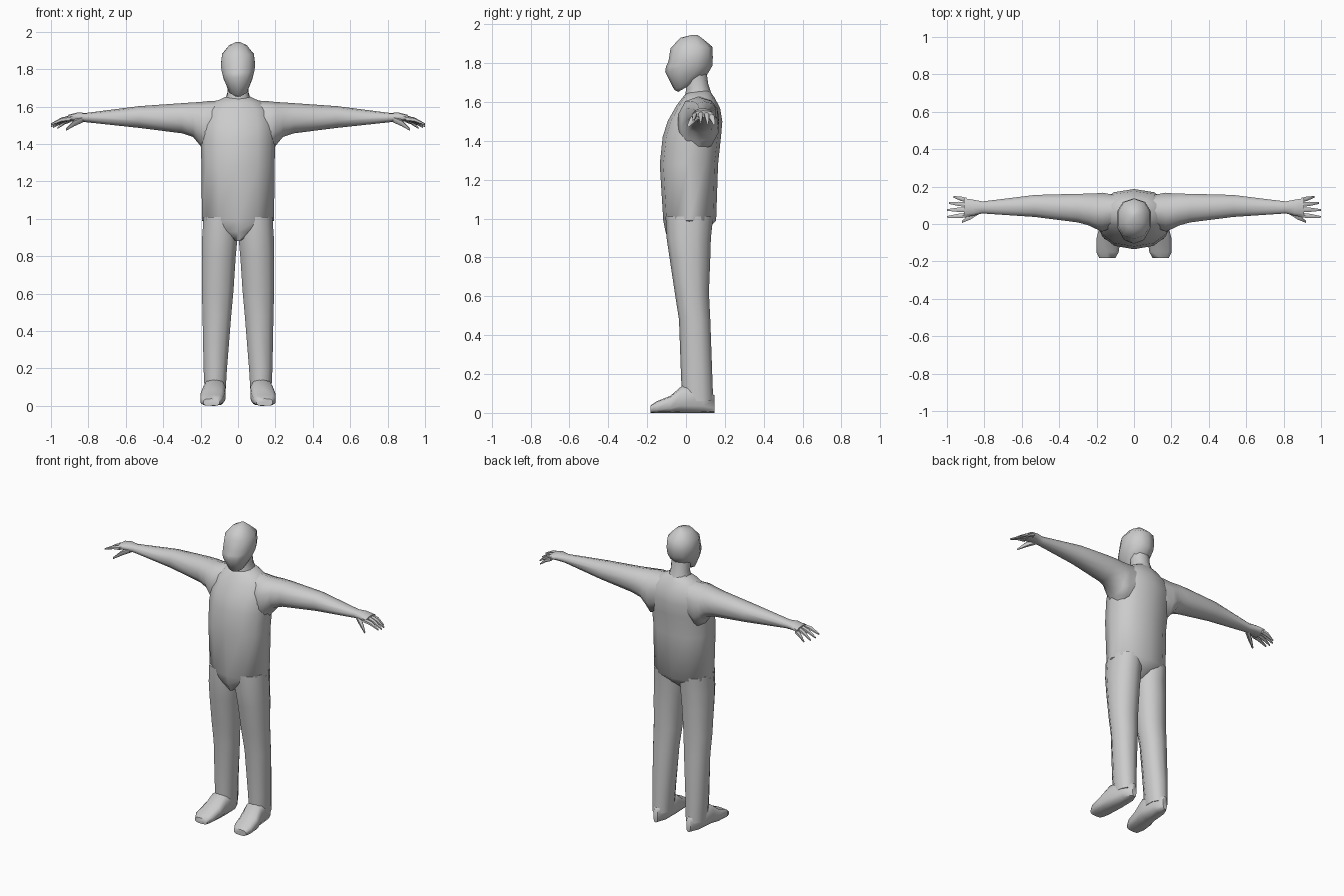
import bpy, bmesh, math
from mathutils import Vector

cube = bpy.data.objects.get("Cube")
if cube:
    bpy.data.objects.remove(cube, do_unlink=True)

grey = bpy.data.materials.new("plain grey")
grey.use_nodes = True
colour = (0.6, 0.6, 0.6, 1)
grey.diffuse_color = colour
grey.node_tree.nodes["Principled BSDF"].inputs["Base Color"].default_value = colour


def loft(name, rings, sides=10, power=0.9, angle=55):
    """Skin rounded rings; each ring is two opposite points and a half-width vector."""
    bm = bmesh.new()
    loops = []
    for a, b, w in rings:
        a, b, w = Vector(a), Vector(b), Vector(w)
        loop = []
        for i in range(sides):
            t = 2 * math.pi * i / sides
            c, s = math.cos(t), math.sin(t)
            c = math.copysign(abs(c) ** power, c)
            s = math.copysign(abs(s) ** power, s)
            loop.append(bm.verts.new((a + b) / 2 + (a - b) / 2 * c + w * s))
        loops.append(loop)
    for lo, hi in zip(loops, loops[1:]):
        for i in range(sides):
            j = (i + 1) % sides
            bm.faces.new((lo[i], lo[j], hi[j], hi[i]))
    bm.faces.new(loops[0])
    bm.faces.new(loops[-1])
    bmesh.ops.recalc_face_normals(bm, faces=bm.faces[:])
    mesh = bpy.data.meshes.new(name)
    bm.to_mesh(mesh)
    bm.free()
    mesh.materials.append(grey)
    ob = bpy.data.objects.new(name, mesh)
    bpy.context.collection.objects.link(ob)
    bpy.ops.object.select_all(action='DESELECT')
    ob.select_set(True)
    bpy.context.view_layer.objects.active = ob
    bpy.ops.object.shade_smooth_by_angle(angle=math.radians(angle))
    return ob


def upright(rows):
    """Rows of front y, front z, back y, back z, half width."""
    return [((0, yf, zf), (0, yb, zb), (w, 0, 0)) for yf, zf, yb, zb, w in rows]


def sideways(rows, s):
    """Rows of x, top z, bottom z, front y, back y."""
    return [((s * x, (yf + yb) / 2, zt), (s * x, (yf + yb) / 2, zb), (0, (yb - yf) / 2, 0))
            for x, zt, zb, yf, yb in rows]


# Torso with groin, waist, chest and sloping shoulders
loft("torso", upright([
    (-0.085, 0.88, 0.06, 0.90, 0.02),
    (-0.105, 0.93, 0.11, 0.94, 0.10),
    (-0.117, 0.99, 0.155, 0.99, 0.193),
    (-0.135, 1.28, 0.165, 1.28, 0.195),
    (-0.12, 1.42, 0.18, 1.42, 0.20),
    (-0.095, 1.50, 0.187, 1.50, 0.20),
    (-0.05, 1.58, 0.175, 1.57, 0.18),
    (-0.02, 1.62, 0.145, 1.625, 0.13),
    (0.0, 1.645, 0.12, 1.66, 0.065),
]), sides=12)

# Neck
loft("neck", upright([
    (-0.01, 1.61, 0.135, 1.63, 0.075),
    (0.0, 1.66, 0.115, 1.69, 0.058),
    (-0.005, 1.72, 0.105, 1.76, 0.06),
]))

# Head from chin to crown
loft("head", upright([
    (-0.04, 1.652, 0.0, 1.675, 0.022),
    (-0.06, 1.662, 0.045, 1.70, 0.05),
    (-0.107, 1.755, 0.11, 1.742, 0.08),
    (-0.103, 1.782, 0.135, 1.785, 0.09),
    (-0.09, 1.81, 0.138, 1.83, 0.096),
    (-0.08, 1.875, 0.135, 1.885, 0.089),
    (-0.03, 1.93, 0.09, 1.922, 0.05),
    (0.03, 1.945, 0.06, 1.945, 0.012),
]))

# Finger rows: base y, base z, tip x, tip y, tip z
fingers = {
    "index_finger": (0.047, 1.535, 1.00, 0.038, 1.505),
    "middle_finger": (0.077, 1.54, 1.00, 0.075, 1.495),
    "ring_finger": (0.104, 1.538, 0.99, 0.112, 1.49),
    "little_finger": (0.128, 1.53, 0.965, 0.145, 1.485),
}

for side, s in (("left", 1), ("right", -1)):
    # Arm and palm
    loft(side + "_arm", sideways([
        (0.05, 1.635, 1.42, 0.0, 0.15),
        (0.17, 1.628, 1.35, -0.045, 0.172),
        (0.205, 1.624, 1.395, -0.03, 0.168),
        (0.24, 1.622, 1.437, -0.012, 0.166),
        (0.30, 1.618, 1.457, 0.005, 0.165),
        (0.53, 1.602, 1.486, 0.035, 0.158),
        (0.81, 1.566, 1.516, 0.055, 0.122),
        (0.86, 1.568, 1.52, 0.042, 0.132),
        (0.91, 1.555, 1.52, 0.034, 0.14),
    ], s))
    # Fingers
    for name, (y, z, tx, ty, tz) in fingers.items():
        rows = []
        for t, r in ((0, 0.014), (0.45, 0.013), (1, 0.005)):
            x, cy = 0.895 + (tx - 0.895) * t, y + (ty - y) * t
            cz = z + (tz - z) * t + 0.008 * (t == 0.45)
            rows.append((x, cz + r, cz - r, cy - r, cy + r))
        loft(side + "_" + name, sideways(rows, s), sides=6)
    # Thumb
    loft(side + "_thumb", sideways([
        (0.83, 1.55, 1.515, 0.05, 0.09),
        (0.875, 1.53, 1.495, 0.022, 0.055),
        (0.92, 1.483, 1.47, 0.005, 0.018),
    ], s), sides=6)
    # Leg rows: z, front y, back y, inner x, outer x
    legs = [
        (1.01, -0.105, 0.14, 0.0, 0.188),
        (0.90, -0.10, 0.128, -0.002, 0.196),
        (0.80, -0.085, 0.125, 0.008, 0.198),
        (0.62, -0.058, 0.118, 0.02, 0.197),
        (0.48, -0.036, 0.125, 0.033, 0.193),
        (0.20, -0.026, 0.135, 0.056, 0.187),
        (0.06, -0.02, 0.14, 0.065, 0.18),
    ]
    loft(side + "_leg", [((s * (a + b) / 2, yf, z), (s * (a + b) / 2, yb, z), ((b - a) / 2, 0, 0))
                         for z, yf, yb, a, b in legs])
    # Foot rows: y, top z, inner x, outer x
    feet = [
        (0.147, 0.09, 0.105, 0.135),
        (0.09, 0.13, 0.07, 0.175),
        (-0.02, 0.14, 0.065, 0.188),
        (-0.08, 0.088, 0.07, 0.203),
        (-0.15, 0.06, 0.08, 0.203),
        (-0.183, 0.038, 0.098, 0.187),
    ]
    loft(side + "_foot", [((s * (a + b) / 2, y, zt), (s * (a + b) / 2, y, 0), ((b - a) / 2, 0, 0))
                          for y, zt, a, b in feet], power=0.65)
